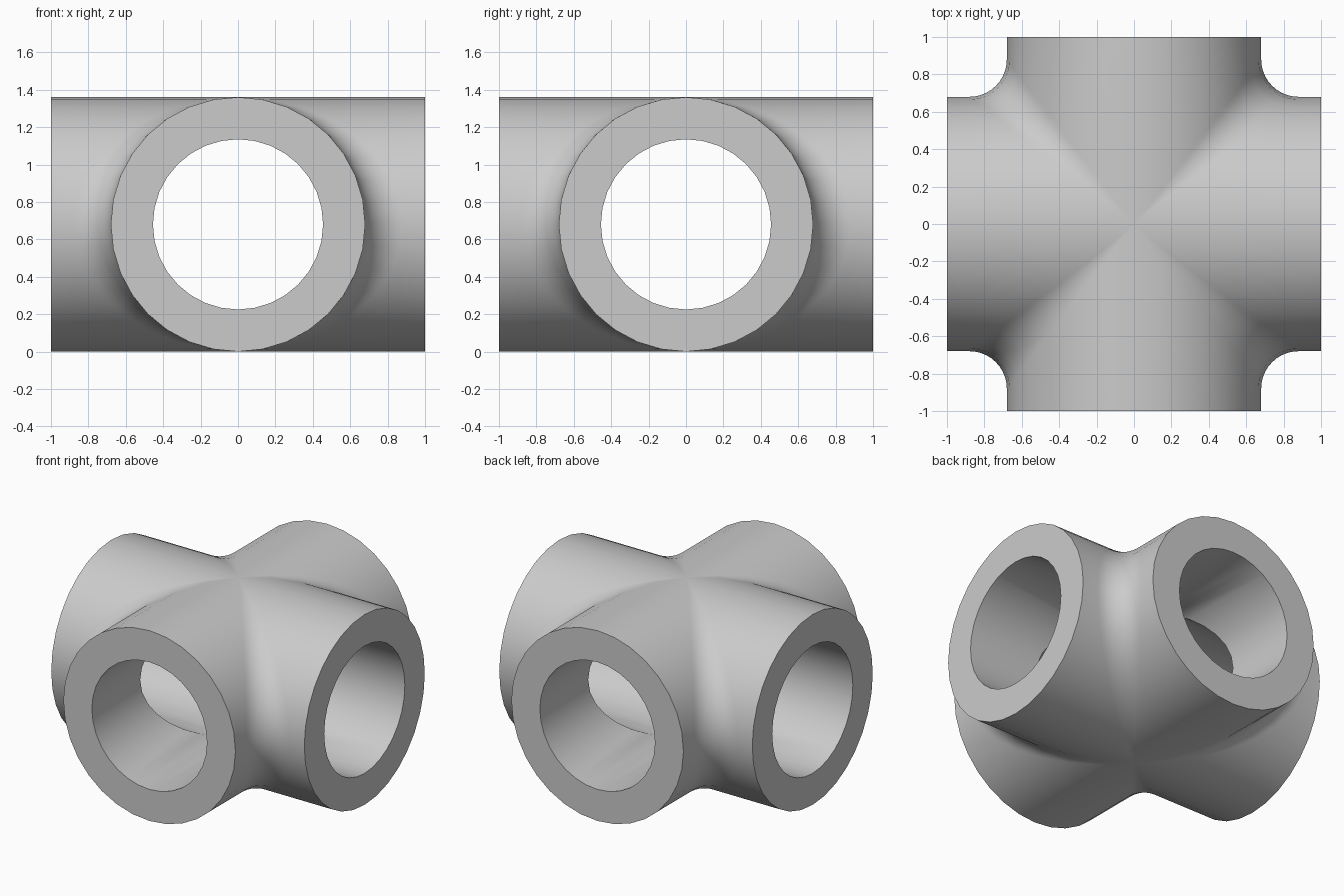
import bpy, bmesh
from math import cos, sin, pi, radians
from mathutils import Vector

OUTER, INNER, FILLET = 0.68, 0.455, 0.2
HALF = 1.0      # reach of each arm
STEPS = 16      # segments around half a pipe
ARC = 10        # segments across the fillet

cube = bpy.data.objects.get("Cube")
if cube:
    bpy.data.objects.remove(cube, do_unlink=True)


def section(t):
    """Closed loop through one corner: outer wall with fillet, then bore."""
    c, s = cos(t), sin(t)
    centre = Vector((c, c, s)) * (OUTER + FILLET)
    to_x, to_y = Vector((0, -c, -s)), Vector((-c, 0, -s))
    loop = [Vector((HALF, OUTER * c, OUTER * s))]
    angle = to_x.angle(to_y)
    for i in range(ARC + 1):
        f = i / ARC
        if angle < 1e-4:
            d = to_x
        else:
            d = (to_x * sin((1 - f) * angle) + to_y * sin(f * angle)) / sin(angle)
        loop.append(centre + d * FILLET)
    loop.append(Vector((OUTER * c, HALF, OUTER * s)))
    b = INNER * c
    loop += [Vector((b, HALF, INNER * s)), Vector((b, b, INNER * s)),
             Vector((HALF, b, INNER * s))]
    return loop


bm = bmesh.new()
# Four mirrored corners, each skinned from the bottom line to the top line
for sx in (1, -1):
    for sy in (1, -1):
        rows = []
        for k in range(STEPS + 1):
            t = -pi / 2 + pi * k / STEPS
            rows.append([bm.verts.new((p.x * sx, p.y * sy, p.z + OUTER))
                         for p in section(t)])
        for low, high in zip(rows, rows[1:]):
            n = len(low)
            for i in range(n):
                j = (i + 1) % n
                bm.faces.new((low[i], low[j], high[j], high[i]))
bmesh.ops.remove_doubles(bm, verts=bm.verts, dist=0.0001)
bmesh.ops.recalc_face_normals(bm, faces=bm.faces)

mesh = bpy.data.meshes.new("pipe_cross")
bm.to_mesh(mesh)
bm.free()
pipe = bpy.data.objects.new("pipe_cross", mesh)
bpy.context.collection.objects.link(pipe)

# Plain grey material
grey = bpy.data.materials.new("light grey")
grey.use_nodes = True
colour = (0.6, 0.6, 0.6, 1)
grey.diffuse_color = colour
grey.node_tree.nodes["Principled BSDF"].inputs["Base Color"].default_value = colour
mesh.materials.append(grey)

# Smooth walls, sharp rims
bpy.ops.object.select_all(action='DESELECT')
pipe.select_set(True)
bpy.context.view_layer.objects.active = pipe
bpy.ops.object.shade_smooth_by_angle(angle=radians(35))
